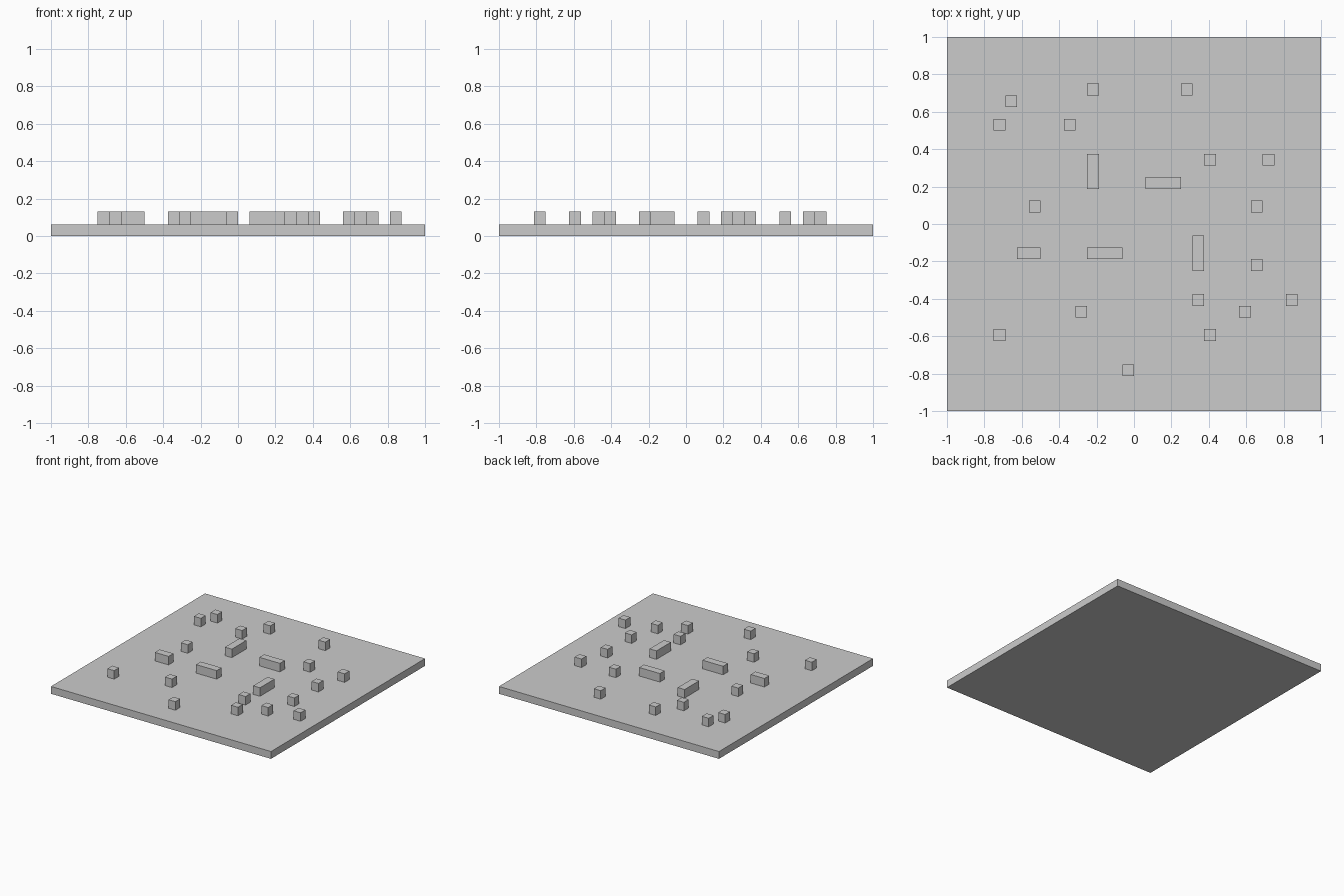
import bpy

if "Cube" in bpy.data.objects:
    bpy.data.objects.remove(bpy.data.objects["Cube"])

CELL = 2 / 32          # the board is a 32 x 32 grid
BASE_H, TOP = 0.06, 0.13


def box(name, x0, x1, y0, y1, z0, z1):
    bpy.ops.mesh.primitive_cube_add(
        size=1, location=((x0 + x1) / 2, (y0 + y1) / 2, (z0 + z1) / 2))
    ob = bpy.context.object
    ob.name = name
    ob.scale = (x1 - x0, y1 - y0, z1 - z0)
    bpy.ops.object.transform_apply(location=False, rotation=False, scale=True)
    return ob


def block(name, col, row, w=1, d=1):
    """Block on the board; col and row count grid cells from the centre."""
    x, y = col * CELL, row * CELL
    return box(name, x, x + w * CELL, y, y + d * CELL, BASE_H, TOP)


# Flat board
box("base_board", -1, 1, -1, 1, 0, BASE_H)

# Bars round the middle: column, row, width, depth in cells
for bar in [(-4, 3, 1, 3), (1, 3, 3, 1), (-4, -3, 3, 1), (5, -4, 1, 3),
            (-10, -3, 2, 1)]:
    block("bar", *bar)

# Single-cell cubes scattered over the board
for cell in [(-11, 10), (-4, 11), (4, 11), (-12, 8), (-6, 8), (6, 5),
             (11, 5), (-9, 1), (10, 1), (10, -4), (5, -7), (13, -7),
             (9, -8), (6, -10), (-5, -8), (-12, -10), (-1, -13)]:
    block("cube", *cell)
